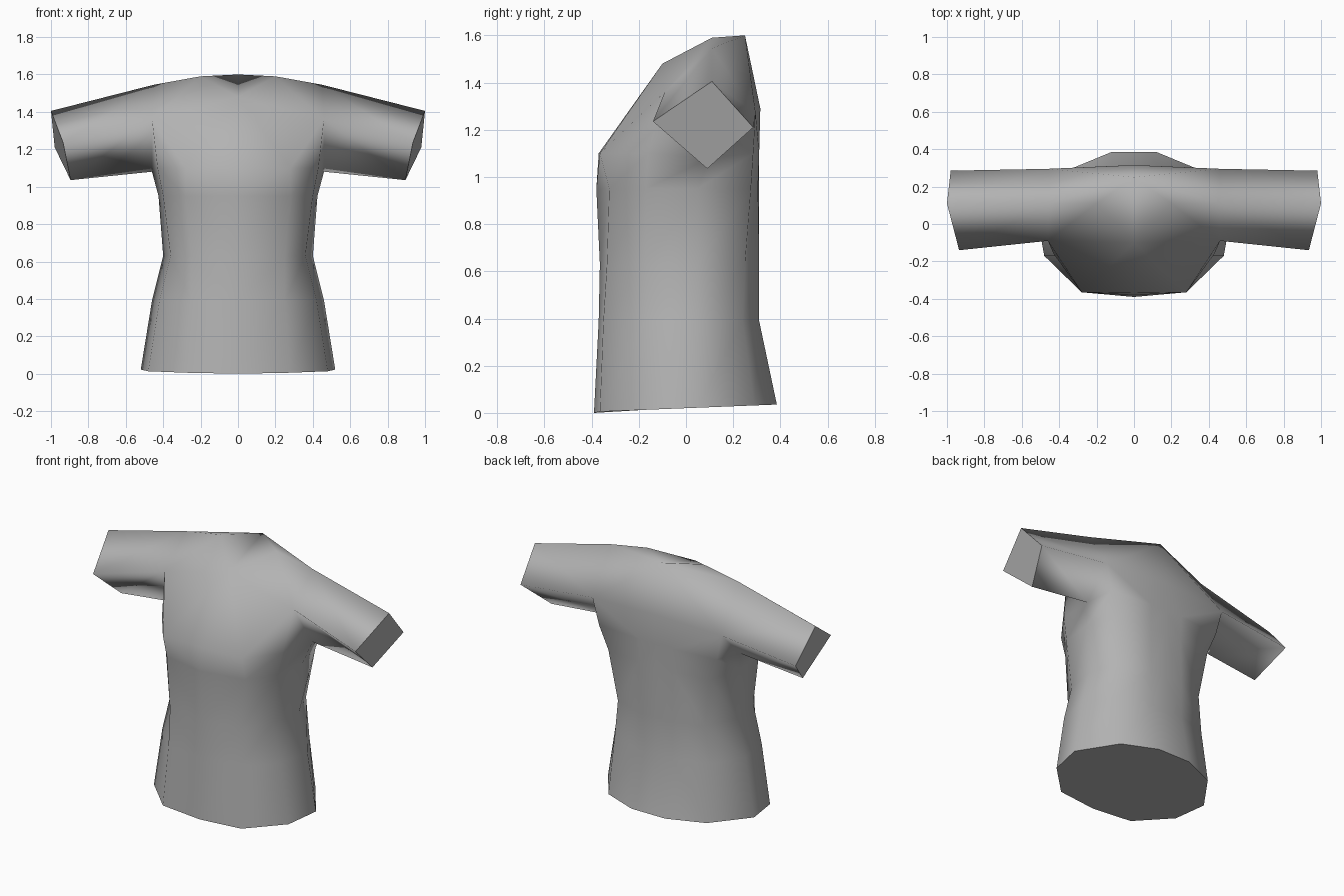
import bpy, bmesh
from mathutils import Vector

cube = bpy.data.objects.get("Cube")
if cube:
    bpy.data.objects.remove(cube, do_unlink=True)

# One plain cloth colour
cloth = bpy.data.materials.new("grey_cloth")
cloth.use_nodes = True
colour = (0.45, 0.45, 0.45, 1)
cloth.diffuse_color = colour
cloth.node_tree.nodes["Principled BSDF"].inputs["Base Color"].default_value = colour

bm = bmesh.new()


def point(x, y, z):
    return bm.verts.new(Vector((x, y, z)))


def face(*corners):
    return bm.faces.new(corners)


def strip(lower, upper):
    for i in range(len(lower) - 1):
        face(lower[i], lower[i + 1], upper[i + 1], upper[i])


# Half outlines of the body, from front centre round to back centre
hem_outline = [(0, -.39), (.28, -.365), (.48, -.17), (.52, .05), (.35, .29), (.12, .385), (0, .385)]
hip_outline = [(0, -.37), (.25, -.35), (.42, -.17), (.46, .05), (.34, .24), (.12, .31), (0, .31)]
waist_outline = [(0, -.365), (.25, -.335), (.36, -.17), (.4, .05), (.31, .25), (.12, .31), (0, .31)]
ribs_outline = [(0, -.38), (.28, -.325), (.4, -.17), (.425, .05), (.36, .275), (.12, .305), (0, .31)]
chest_outline = [(0, -.37), (.28, -.365), (.43, -.16), (.46, .1), (.42, .285), (.12, .31), (0, .31)]

hem = [point(x, y, .02 + .04 * y) for x, y in hem_outline]
for v in hem:
    v.co.z = max(v.co.z, 0)
hem[0].co.z = 0
rings = [hem]
for outline, height in ((hip_outline, .39), (waist_outline, .63),
                        (ribs_outline, .95), (chest_outline, 1.1)):
    rings.append([point(x, y, height) for x, y in outline])
for lower, upper in zip(rings, rings[1:]):
    strip(lower, upper)
hem_cap = face(*reversed(hem))

# Shoulder, neckline and sleeve root points
front_mid, front_side, armpit_front, armpit, armpit_back, back_side, back_mid = rings[-1]
armpit.co.z = 1.08
root_front = point(.46, -.09, 1.36)
root_top = point(.45, .11, 1.545)
root_back = point(.46, .295, 1.27)
neck_front = point(0, -.1, 1.48)
neck_side = point(.2, .11, 1.59)
neck_back = point(0, .25, 1.6)
upper_back = point(0, .315, 1.29)

# Chest and front of the shoulder
face(front_mid, front_side, neck_front)
face(front_side, root_front, neck_front)
face(front_side, armpit_front, root_front)
face(armpit_front, armpit, root_front)
face(root_front, root_top, neck_side)
face(root_front, neck_side, neck_front)
# Closed neck dip
face(neck_front, neck_side, neck_back)
# Back and rear of the shoulder
face(armpit, armpit_back, root_back)
face(armpit_back, back_side, root_back)
face(back_side, back_mid, upper_back)
face(back_side, upper_back, root_back)
face(root_back, upper_back, neck_back)
face(root_back, neck_back, root_top)
face(root_top, neck_back, neck_side)

# Four-sided sleeve with a closed cuff
root = [root_top, root_front, armpit, root_back]
cuff = [point(1, .11, 1.405), point(.935, -.14, 1.235),
        point(.895, .09, 1.035), point(.98, .285, 1.21)]
strip(root + root[:1], cuff + cuff[:1])
cuff_cap = face(*cuff)

# Smooth cloth, crisp rims at hem and cuff
for f in bm.faces:
    f.smooth = True
for cap in (hem_cap, cuff_cap):
    for edge in cap.edges:
        edge.smooth = False

# Mirror to the other side
bmesh.ops.mirror(bm, geom=bm.verts[:] + bm.edges[:] + bm.faces[:],
                 axis='X', merge_dist=.001)
seam = [e for e in bm.edges if len(e.link_faces) == 2
        and all(abs(v.co.x) < .001 and v.co.z < .1 for v in e.verts)]
bmesh.ops.dissolve_edges(bm, edges=seam, use_verts=False)
bmesh.ops.recalc_face_normals(bm, faces=bm.faces[:])

mesh = bpy.data.meshes.new("shirt")
bm.to_mesh(mesh)
bm.free()
mesh.materials.append(cloth)
shirt = bpy.data.objects.new("shirt", mesh)
bpy.context.collection.objects.link(shirt)
